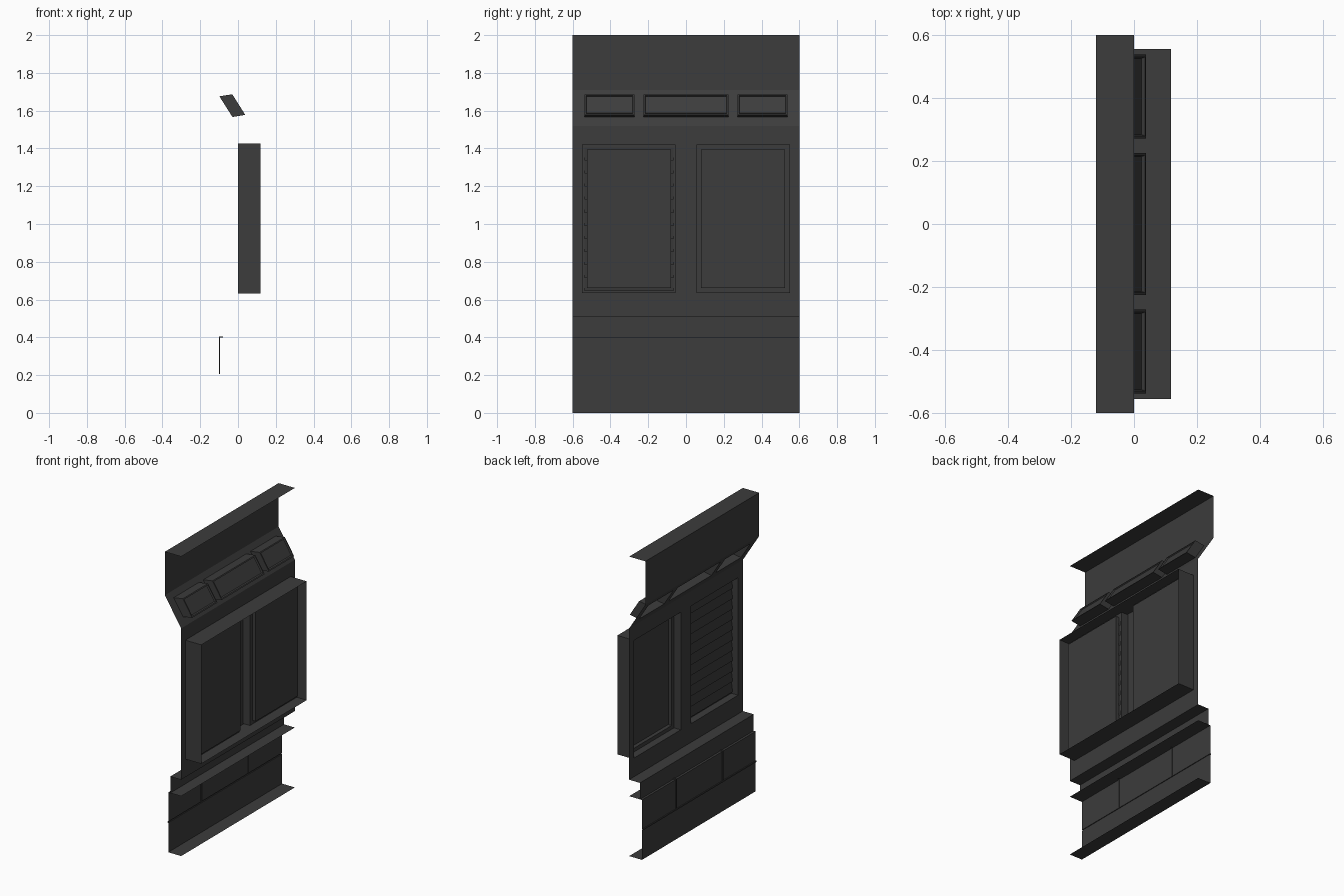
import bpy, bmesh

if "Cube" in bpy.data.objects:
    bpy.data.objects.remove(bpy.data.objects["Cube"])

dark = bpy.data.materials.new("dark_metal")
dark.diffuse_color = (0.045, 0.045, 0.045, 1)
dark.use_nodes = True
dark.node_tree.nodes["Principled BSDF"].inputs["Base Color"].default_value = dark.diffuse_color


def make(name, quads):
    """Build one flat-shaded sheet object from a list of corner-point faces."""
    bm = bmesh.new()
    for q in quads:
        bm.faces.new([bm.verts.new(p) for p in q])
    bmesh.ops.remove_doubles(bm, verts=bm.verts, dist=1e-5)
    bmesh.ops.recalc_face_normals(bm, faces=bm.faces)
    me = bpy.data.meshes.new(name)
    bm.to_mesh(me)
    bm.free()
    me.materials.append(dark)
    ob = bpy.data.objects.new(name, me)
    bpy.context.collection.objects.link(ob)
    return ob


def strip(profile, y0, y1):
    """Extrude an open x-z profile along y."""
    return [[(a[0], y0, a[1]), (b[0], y0, b[1]), (b[0], y1, b[1]), (a[0], y1, a[1])]
            for a, b in zip(profile, profile[1:])]


def pierced(a, b, ts, ys, holes):
    """Sheet between profile points a and b, with the middle row opened at some columns."""
    def pt(t):
        return (a[0] + (b[0] - a[0]) * t, a[1] + (b[1] - a[1]) * t)
    quads = []
    for i in range(len(ts) - 1):
        for j in range(len(ys) - 1):
            if not (i == 1 and j in holes):
                quads += strip([pt(ts[i]), pt(ts[i + 1])], ys[j], ys[j + 1])
    return quads


def loft(loops, cap=True):
    """Bridge successive four-point loops, optionally closing the last."""
    quads = []
    for p, q in zip(loops, loops[1:]):
        for k in range(4):
            n = (k + 1) % 4
            quads.append([p[k], p[n], q[n], q[k]])
    return quads + ([loops[-1]] if cap else [])


def rect(x, y0, y1, z0, z1, d=0):
    return [(x, y0 + d, z0 + d), (x, y1 - d, z0 + d),
            (x, y1 - d, z1 - d), (x, y0 + d, z1 - d)]


W = 0.6
TOP, BOT = (-0.12, 1.71), (0, 1.52)      # sloped band ends
LIGHTS = [(-0.538, -0.272), (-0.226, 0.226), (0.272, 0.538)]
Z0, Z1, YI, YO = 0.635, 1.42, 0.055, 0.55   # window openings

# upper wall with top flange
make("upper_wall", strip([(0, 2), (-0.12, 2), TOP], -W, W))

# sloped band with three openings for the light boxes
T0, T1 = 0.18, 0.755
ys = [-W] + [y for pair in LIGHTS for y in pair] + [W]
make("sloped_band", pierced(TOP, BOT, [0, T0, T1, 1], ys, (1, 3, 5)))

# light boxes, pushed out of the slope with a thin rim
def slope_loop(y0, y1, inset, push):
    pts = []
    for t, y in ((T0, y0), (T0, y1), (T1, y1), (T1, y0)):
        t += inset / 0.2247 * (1 if t == T0 else -1)
        y += inset * (1 if y == y0 else -1)
        pts.append((-0.12 + 0.12 * t + 0.068 * push, y, 1.71 - 0.19 * t + 0.011 * push))
    return pts

for i, (a, b) in enumerate(LIGHTS):
    make(f"light_box_{i + 1}", loft([slope_loop(a, b, 0, 0), slope_loop(a, b, 0, 1),
                                     slope_loop(a, b, 0.008, 1), slope_loop(a, b, 0.012, 0.88)]))

# middle wall with two window openings
zt = [0, (1.52 - Z1) / 1.01, (1.52 - Z0) / 1.01, 1]
make("middle_wall", pierced(BOT, (0, 0.51), zt, [-W, -YO, -YI, YI, YO, W], (1, 3)))

# shroud standing out around both windows
make("window_shroud", loft([rect(0, -0.556, 0.556, 0.631, 1.425),
                            rect(0.118, -0.556, 0.556, 0.631, 1.425)], cap=False))

# plain window: recess, ring and pane
R = (YI, YO, Z0, Z1)
make("right_pane", loft([rect(0, *R), rect(0.05, *R),
                         rect(0.05, *R, 0.025), rect(0.075, *R, 0.025)]))

# louvred window: recess, louvres and a front pane
L = (-YO, -YI, Z0, Z1)
make("left_recess", loft([rect(0, *L), rect(0.05, *L), rect(0.05, *L, 0.012)], cap=False))
make("left_pane", loft([rect(0.05, *L, 0.025), rect(0.075, *L, 0.025)]))
n, zig = 11, []
h = (Z1 - Z0 - 0.024) / n
for i in range(n):
    z = Z0 + 0.012 + i * h
    zig += [(0.04, z), (0.05, z + h - 0.004), (0.05, z + h)]
make("louvres", strip(zig, -YO, -YI))

# recessed channel under the windows and the shelf below it
make("lower_channel", strip([(0, 0.51), (-0.08, 0.51), (-0.08, 0.4), (0, 0.4)], -W, W))

# skirting with a horizontal groove and bottom flange
F, G, S = -0.095, -0.1, 0.005
make("skirting", strip([(F, 0.205), (G, 0.205), (G, 0.197), (F, 0.197),
                        (F, 0), (0, 0)], -W, W))

# three skirting panels parted by vertical grooves that turn onto the shelf
edges = [-W, -0.253, -0.244, 0.240, 0.249, W]
quads = []
for a, b in ((0, 1), (2, 3), (4, 5)):
    quads += strip([(F, 0.205), (F, 0.4), (-0.08, 0.4)], edges[a], edges[b])
for a, b in ((1, 2), (3, 4)):
    quads += strip([(G, 0.205), (G, 0.405), (-0.08, 0.405)], edges[a], edges[b])
for y in edges[1:5]:
    quads.append([(F, y, 0.205), (G, y, 0.205), (G, y, 0.405), (F, y, 0.4)])
    quads.append([(F, y, 0.4), (G, y, 0.405), (-0.08, y, 0.405), (-0.08, y, 0.4)])
make("skirting_panels", quads)
